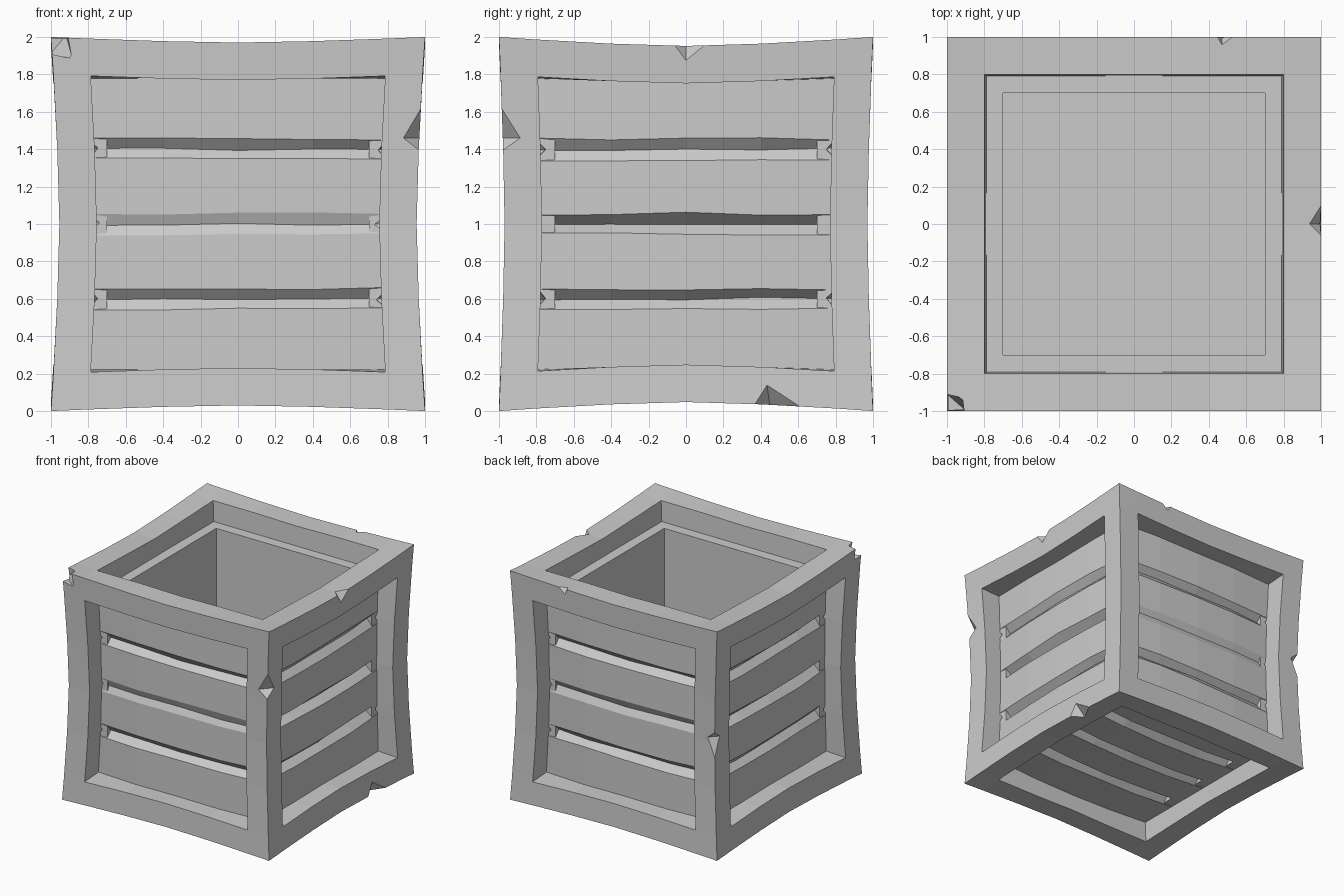
import bpy, bmesh, random
from itertools import product
from mathutils import Vector

random.seed(4)
if "Cube" in bpy.data.objects:
    bpy.data.objects.remove(bpy.data.objects["Cube"])

grey = bpy.data.materials.new("plain grey")
grey.use_nodes = True
grey.diffuse_color = (0.6, 0.6, 0.6, 1)
grey.node_tree.nodes["Principled BSDF"].inputs["Base Color"].default_value = (0.6, 0.6, 0.6, 1)


def finish(bm, name):
    """Turn a bmesh centred on the origin into an object standing on the ground."""
    bmesh.ops.recalc_face_normals(bm, faces=bm.faces)
    bmesh.ops.translate(bm, verts=bm.verts, vec=(0, 0, 1))
    mesh = bpy.data.meshes.new(name)
    bm.to_mesh(mesh)
    bm.free()
    mesh.materials.append(grey)
    obj = bpy.data.objects.new(name, mesh)
    bpy.context.scene.collection.objects.link(obj)
    return obj


def bow(t):
    return 1 - abs(t) ** 1.5


def pinch(p):
    """Bend the frame members inward at their middles."""
    x, y, z = p
    sx, sy, sz = [(c > 0.7) - (c < -0.7) for c in p]
    sag = 0.03 * bow(x) if sy else 0
    sag += 0.048 * bow(y) if sx else 0
    return (x - sx * 0.045 * bow(z), y - sy * 0.03 * bow(z), z - sz * sag)


# Frame: outer cells of a lattice, keeping only the twelve edge members
ticks = [-1, -0.8, -0.4, 0, 0.4, 0.8, 1]
last = len(ticks) - 2


def solid(cell):
    inside = all(0 <= c <= last for c in cell)
    return inside and sum(c in (0, last) for c in cell) >= 2


bm = bmesh.new()
corners = {}


def corner(idx):
    if idx not in corners:
        corners[idx] = bm.verts.new(pinch([ticks[i] for i in idx]))
    return corners[idx]


for cell in product(range(last + 1), repeat=3):
    if not solid(cell):
        continue
    for axis, side in product(range(3), (0, 1)):
        neighbour = list(cell)
        neighbour[axis] += 2 * side - 1
        if solid(neighbour):
            continue
        u, v = [a for a in range(3) if a != axis]
        ring = []
        for du, dv in ((0, 0), (1, 0), (1, 1), (0, 1)):
            idx = list(cell)
            idx[axis] += side
            idx[u] += du
            idx[v] += dv
            ring.append(corner(tuple(idx)))
        bm.faces.new(ring)
frame = finish(bm, "frame")

# Chips: small convex wedges cut out of the frame edges
chips = [
    # front left top corner
    [(-1, -1.01, 1.91), (-0.885, -1.01, 1.885), (-0.91, -1.01, 2.01), (-0.92, -0.93, 2.01),
     (-1.01, -0.91, 2.01), (-1.01, -0.9, 1.9), (-1.05, -1.05, 2.05)],
    # front right post
    [(0.98, -0.985, 1.62), (0.97, -0.98, 1.39), (0.88, -0.985, 1.46),
     (0.975, -0.88, 1.46), (1.05, -1.05, 1.46)],
    # right top rail
    [(1.01, -0.08, 1.97), (1.01, 0.13, 1.97), (1.01, 0, 1.855),
     (0.925, 0, 1.97), (1.05, 0, 2.05)],
    # right bottom rail
    [(1.01, 0.35, 0.02), (1.01, 0.66, 0), (1.01, 0.43, 0.16),
     (0.9, 0.45, 0.02), (1.05, 0.45, -0.05)],
    # back top rail
    [(0.43, 1.01, 2), (0.56, 1.01, 2), (0.47, 1.01, 1.92),
     (0.47, 0.95, 1.99), (0.47, 1.05, 2.05)],
    # back left post
    [(-0.96, 0.975, 1.1), (-0.96, 0.975, 0.87), (-0.88, 0.98, 1.04),
     (-0.965, 0.89, 1.04), (-1.04, 1.04, 1.02)],
]
bm = bmesh.new()
for points in chips:
    verts = [bm.verts.new(Vector(p) - Vector((0, 0, 1))) for p in points]
    hull = bmesh.ops.convex_hull(bm, input=verts)
    bmesh.ops.delete(bm, geom=hull["geom_interior"], context="VERTS")
cutter = finish(bm, "chip_cutter")
cutter.hide_render = True
cut = frame.modifiers.new("chips", "BOOLEAN")
cut.operation = "DIFFERENCE"
cut.solver = "EXACT"
cut.object = cutter
bpy.context.view_layer.update()
carved = bpy.data.meshes.new_from_object(frame.evaluated_get(bpy.context.evaluated_depsgraph_get()))
frame.modifiers.clear()
frame.data = carved
bpy.data.objects.remove(cutter)


def panel(name, place, grooves):
    """Four planks with V grooves; place maps (along, height, depth) to space."""
    profile = [(-0.8, 0.8)]
    for mid, deep in zip((-0.4, 0, 0.4), grooves):
        profile += [(mid - 0.055, 0.8), (mid, 0.8 - deep), (mid + 0.055, 0.8)]
    profile += [(0.8, 0.8), (0.8, 0.7), (-0.8, 0.7)]
    bm = bmesh.new()
    rows = []
    for a in (-0.8, -0.4, 0, 0.4, 0.8):
        row = []
        for h, d in profile:
            if d > 0.7:
                d += 0.03 * (1 - (a / 0.8) ** 2)
                if abs(h) < 0.7:
                    h += random.uniform(-0.008, 0.008)
            row.append(bm.verts.new(place(a, h, d)))
        rows.append(row)
    n = len(profile)
    for r0, r1 in zip(rows, rows[1:]):
        for i in range(n):
            j = (i + 1) % n
            bm.faces.new((r0[i], r0[j], r1[j], r1[i]))
    bm.faces.new(rows[0])
    bm.faces.new(rows[-1])
    finish(bm, name)


# Plank walls and floor, open at the top
panel("front_planks", lambda a, h, d: (a, -d, h), (0.05, 0.025, 0.05))
panel("back_planks", lambda a, h, d: (-a, d, h), (0.05, 0.03, 0.05))
panel("right_planks", lambda a, h, d: (d, a, h), (0.06, 0.07, 0.05))
panel("left_planks", lambda a, h, d: (-d, -a, h), (0.05, 0.06, 0.05))
panel("floor_planks", lambda a, h, d: (a, h, -d), (0.06, 0.05, 0.06))
